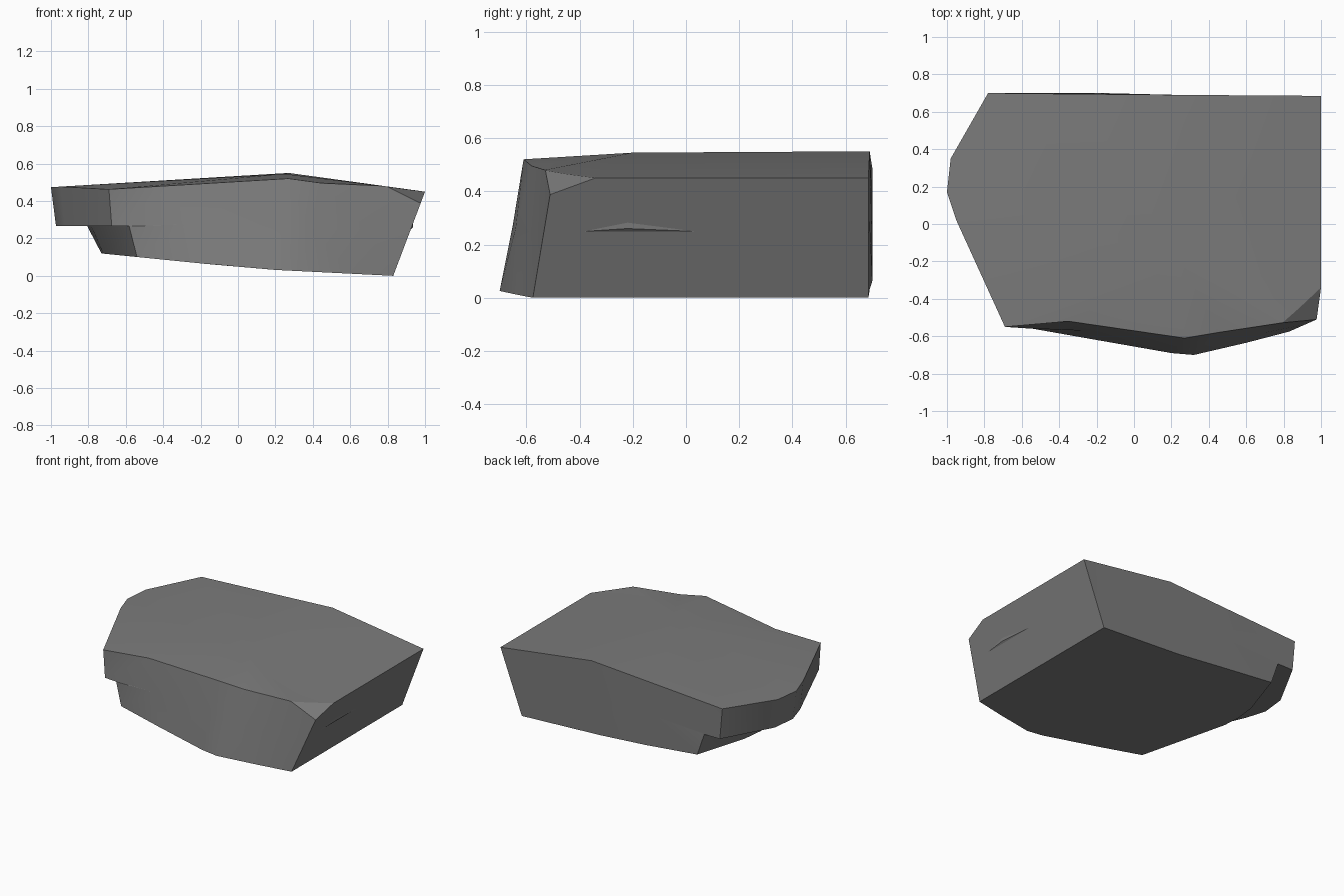
import bpy
import bmesh
from mathutils import Vector

default_cube = bpy.data.objects.get("Cube")
if default_cube:
    bpy.data.objects.remove(default_cube, do_unlink=True)

# Single stone colour
stone = bpy.data.materials.new("stone_grey")
stone.use_nodes = True
colour = (0.2, 0.2, 0.2, 1)
stone.diffuse_color = colour
stone.node_tree.nodes["Principled BSDF"].inputs["Base Color"].default_value = colour


def make_object(name, bm):
    bmesh.ops.recalc_face_normals(bm, faces=bm.faces)
    mesh = bpy.data.meshes.new(name)
    bm.to_mesh(mesh)
    bm.free()
    mesh.materials.append(stone)
    obj = bpy.data.objects.new(name, mesh)
    bpy.context.collection.objects.link(obj)
    bpy.ops.object.select_all(action="DESELECT")
    obj.select_set(True)
    bpy.context.view_layer.objects.active = obj
    bpy.ops.object.shade_smooth_by_angle(angle=0.45)
    return obj


def top_height(x, y):
    """Two gentle slopes meeting in a ridge, drooping at the front."""
    slope = 0.137 if x > 0.27 else 0.06
    droop = 0.03 if y < -0.4 and x < 0.5 else 0
    return 0.55 - slope * abs(x - 0.27) - droop


def bottom_height(x):
    """Underside rising towards the overhanging end."""
    return 0.05 * max(0, 0.83 - x) + 0.05 * max(0, 0.1 - x)


# Plan outlines of the rim and the foot, in matching order
rim = [(1, .685), (.27, .69), (-.3, .695), (-.78, .70), (-.98, .35), (-1, .17),
       (-.95, .02), (-.69, -.55), (-.35, -.52), (.27, -.61), (.45, -.58),
       (.78, -.53), (1, -.5)]
foot = [(.83, .685), (.2, .69), (-.17, .70), (-.58, .70), (-.71, .34), (-.73, .19),
        (-.72, .06), (-.54, -.56), (-.2, -.62), (.2, -.69), (.32, -.70),
        (.6, -.635), (.83, -.575)]
overhang = range(3, 8)
lip_height = 0.265

# Rock slab: rim, lip, recess under the lip, and foot lofted together
bm = bmesh.new()
columns = []
for i, (r, f) in enumerate(zip(rim, foot)):
    top = Vector((*r, top_height(*r)))
    low = Vector((*f, bottom_height(f[0])))
    if i in overhang:
        lip, recess = top.lerp(low, 0.1), top.lerp(low, 0.72)
        lip.z = recess.z = lip_height
    else:
        lip = recess = top.lerp(low, 0.5)
    columns.append([bm.verts.new(p) for p in (top, lip, recess, low)])

crest = bm.verts.new((0.25, -0.2, 0.545))
for a, b in zip(columns, columns[1:] + columns[:1]):
    for k in range(3):
        bm.faces.new((a[k], b[k], b[k + 1], a[k + 1]))
    bm.faces.new((crest, a[0], b[0]))
bm.faces.new([c[-1] for c in columns])
bmesh.ops.remove_doubles(bm, verts=bm.verts, dist=0.0005)
bmesh.ops.triangulate(bm, faces=bm.faces)

# Chipped front corner
p, q, r = Vector((.78, -.53, .485)), Vector((1, -.34, .45)), Vector((.97, -.49, .40))
normal = (q - p).cross(r - p)
if normal.z < 0:
    normal.negate()
bmesh.ops.bisect_plane(bm, geom=bm.verts[:] + bm.edges[:] + bm.faces[:],
                       plane_co=p, plane_no=normal.normalized(), clear_outer=True)
bmesh.ops.holes_fill(bm, edges=[e for e in bm.edges if e.is_boundary], sides=0)
make_object("rock_slab", bm)

# Thin ledge along the side
bm = bmesh.new()
for point in [(.915, -.52, .24), (.915, .25, .24), (.935, -.22, .26),
              (.94, -.22, .33), (.89, -.2, .26)]:
    bm.verts.new(point)
bmesh.ops.convex_hull(bm, input=bm.verts)
make_object("side_ledge", bm)
